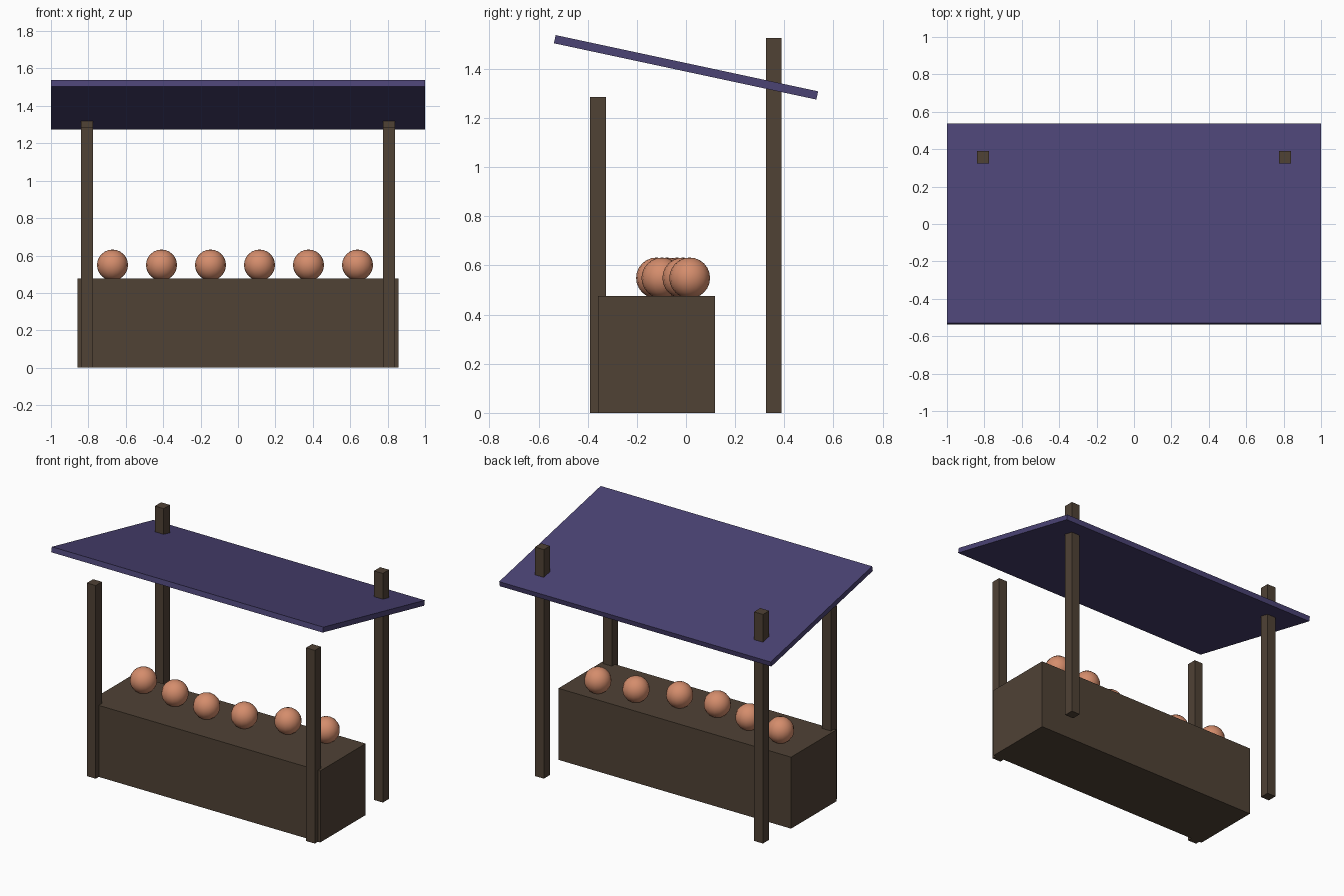
import bpy
import math

cube = bpy.data.objects.get("Cube")
if cube:
    bpy.data.objects.remove(cube, do_unlink=True)


def material(name, rgb):
    mat = bpy.data.materials.new(name)
    mat.use_nodes = True
    mat.diffuse_color = (*rgb, 1)
    mat.node_tree.nodes["Principled BSDF"].inputs["Base Color"].default_value = (*rgb, 1)
    return mat


wood = material("dark wood", (0.08, 0.054, 0.036))
cloth = material("purple canopy", (0.07, 0.056, 0.175))
peach = material("orange fruit", (0.66, 0.265, 0.15))


def box(name, size, centre, mat, tilt=0):
    bpy.ops.mesh.primitive_cube_add(size=1, location=centre)
    ob = bpy.context.object
    ob.name = name
    ob.scale = size
    bpy.ops.object.transform_apply(location=False, rotation=False, scale=True)
    ob.rotation_euler.x = tilt
    ob.data.materials.append(mat)
    return ob


# Counter
box("counter", (1.714, 0.477, 0.476), (0, -0.12, 0.238), wood)

# Posts: short pair in front, tall pair piercing the canopy at the back
for side, x in (("right", -0.807), ("left", 0.807)):
    for end, y, height in (("front", -0.358, 1.286), ("back", 0.357, 1.525)):
        box(f"{end}_{side}_post", (0.065, 0.065, height), (x, y, height / 2), wood)

# Sloping canopy
box("canopy", (2, 1.092, 0.034), (0, 0, 1.406), cloth, math.radians(-12.1))

# Fruit in an uneven row on the counter
for i, y in enumerate((-0.036, -0.078, -0.12, -0.098, -0.013, 0.015)):
    bpy.ops.mesh.primitive_uv_sphere_add(
        segments=16, ring_count=12, radius=0.083,
        location=(-0.671 + 0.262 * i, y, 0.549))
    fruit = bpy.context.object
    fruit.name = f"fruit_{i + 1}"
    fruit.data.materials.append(peach)
    bpy.ops.object.shade_smooth()
